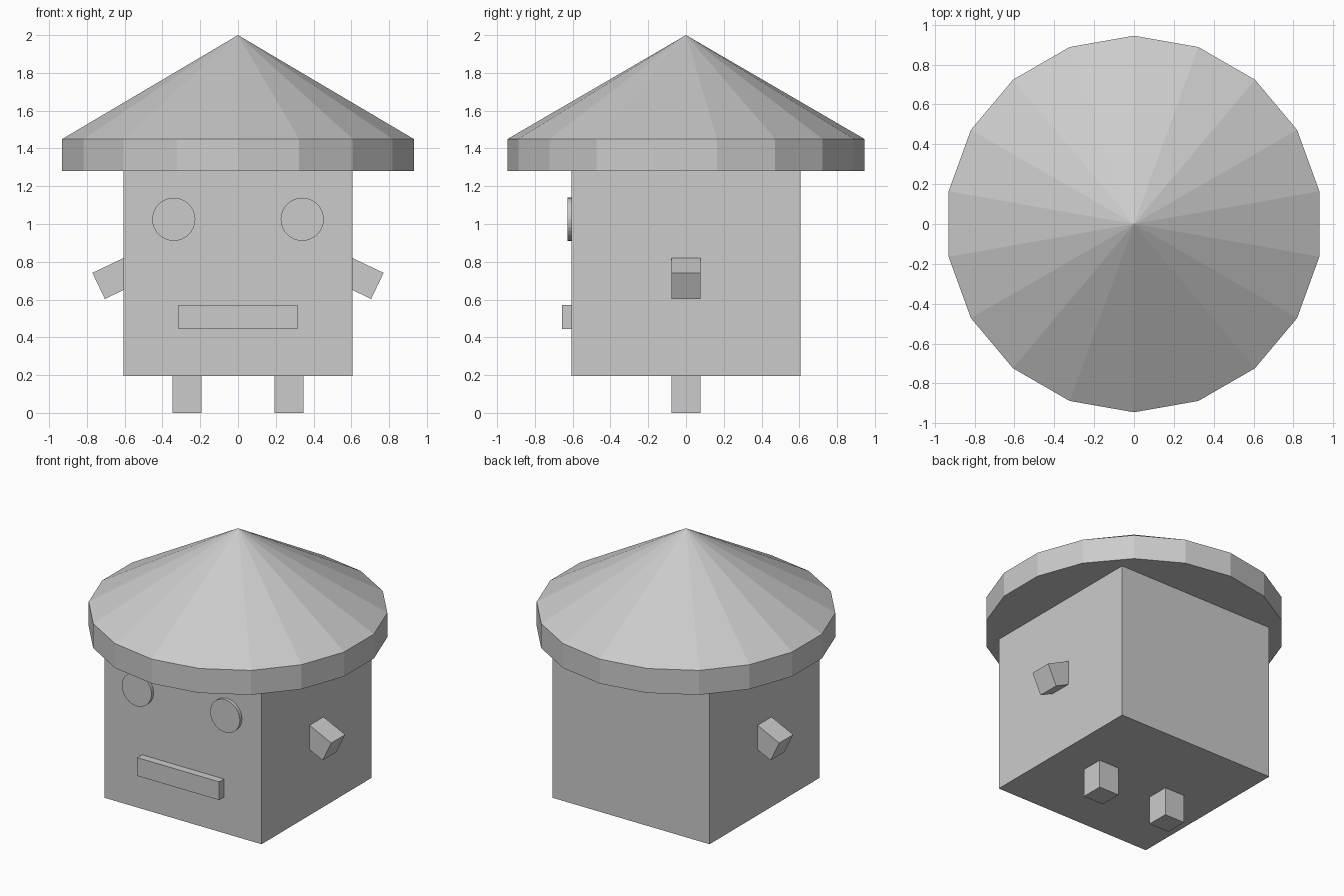
import bpy, bmesh
from math import sin, cos, radians, tau
from mathutils import Matrix

if "Cube" in bpy.data.objects:
    bpy.data.objects.remove(bpy.data.objects["Cube"])


def add_object(name, bm):
    bmesh.ops.recalc_face_normals(bm, faces=bm.faces[:])
    mesh = bpy.data.meshes.new(name)
    bm.to_mesh(mesh)
    bm.free()
    obj = bpy.data.objects.new(name, mesh)
    bpy.context.collection.objects.link(obj)
    return obj


def box(name, center, size, tilt=0.0):
    """Box with a tilt in degrees about the y axis."""
    bm = bmesh.new()
    matrix = (Matrix.Translation(center) @ Matrix.Rotation(radians(tilt), 4, 'Y')
              @ Matrix.Diagonal((*size, 1)))
    bmesh.ops.create_cube(bm, size=1, matrix=matrix)
    return add_object(name, bm)


def disc(name, center, radius, depth, sides):
    """Flat disc facing the front."""
    bm = bmesh.new()
    matrix = Matrix.Translation(center) @ Matrix.Rotation(radians(90), 4, 'X')
    bmesh.ops.create_cone(bm, cap_ends=True, segments=sides, radius1=radius,
                          radius2=radius, depth=depth, matrix=matrix)
    return add_object(name, bm)


# Conical roof with an upright rim, one corner pointing along y
def roof(sides, radius, bottom, rim_top, peak):
    bm = bmesh.new()
    rings = [[bm.verts.new((radius * sin(tau * i / sides), radius * cos(tau * i / sides), z))
              for i in range(sides)] for z in (bottom, rim_top)]
    tip = bm.verts.new((0, 0, peak))
    low, high = rings
    bm.faces.new(low)
    for i in range(sides):
        j = (i + 1) % sides
        bm.faces.new((low[i], low[j], high[j], high[i]))
        bm.faces.new((high[i], high[j], tip))
    return add_object("roof", bm)


roof(18, 0.945, 1.28, 1.45, 2.0)

# Cube body, its top tucked into the roof
box("body", (0, 0, 0.80), (1.21, 1.21, 1.21))

# Mouth bar
box("mouth", (0, -0.62, 0.508), (0.63, 0.075, 0.127))

# Paired parts
for side, s in (("left", -1), ("right", 1)):
    disc(f"{side}_eye", (s * 0.34, -0.607, 1.025), 0.114, 0.042, 32)
    box(f"{side}_arm", (s * 0.598, 0, 0.739), (0.31, 0.153, 0.153), tilt=s * 25.5)
    box(f"{side}_leg", (s * 0.27, 0, 0.11), (0.154, 0.154, 0.22))
